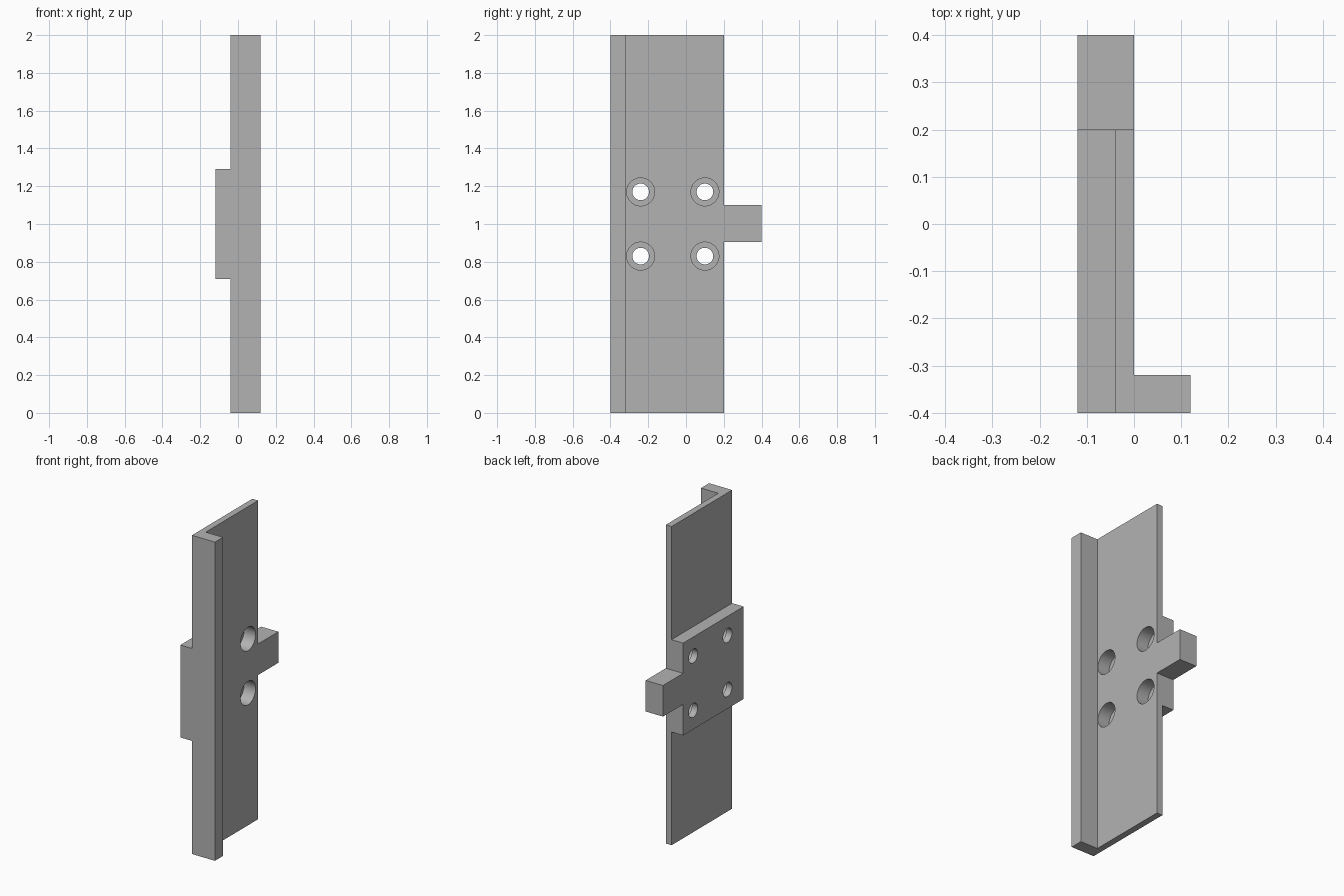
import bpy, bmesh, math
from mathutils import Matrix, Vector

cube = bpy.data.objects.get("Cube")
if cube:
    bpy.data.objects.remove(cube, do_unlink=True)

GREY = (0.45, 0.45, 0.45, 1)
metal = bpy.data.materials.new("plain grey")
metal.use_nodes = True
metal.diffuse_color = GREY
metal.node_tree.nodes["Principled BSDF"].inputs["Base Color"].default_value = GREY


def make_object(name, bm):
    mesh = bpy.data.meshes.new(name)
    bmesh.ops.recalc_face_normals(bm, faces=bm.faces)
    bm.to_mesh(mesh)
    bm.free()
    mesh.materials.append(metal)
    obj = bpy.data.objects.new(name, mesh)
    bpy.context.collection.objects.link(obj)
    return obj


def prism(name, outline, z0, z1):
    """Extrude an xy outline from z0 up to z1."""
    bm = bmesh.new()
    face = bm.faces.new([bm.verts.new((x, y, z0)) for x, y in outline])
    up = bmesh.ops.extrude_face_region(bm, geom=[face])["geom"]
    verts = [v for v in up if isinstance(v, bmesh.types.BMVert)]
    bmesh.ops.translate(bm, verts=verts, vec=(0, 0, z1 - z0))
    return make_object(name, bm)


def box(name, x0, x1, y0, y1, z0, z1):
    return prism(name, [(x0, y0), (x1, y0), (x1, y1), (x0, y1)], z0, z1)


def drill(name, radius, x0, x1, y, z):
    """Cylinder along x, used as a cutter."""
    bm = bmesh.new()
    place = Matrix.Translation(((x0 + x1) / 2, y, z)) @ Matrix.Rotation(math.pi / 2, 4, "Y")
    bmesh.ops.create_cone(bm, cap_ends=True, segments=48, radius1=radius,
                          radius2=radius, depth=x1 - x0, matrix=place)
    return make_object(name, bm)


def combine(target, tool, operation):
    mod = target.modifiers.new(operation.lower(), "BOOLEAN")
    mod.operation = operation
    mod.solver = "EXACT"
    mod.object = tool
    bpy.context.view_layer.objects.active = target
    bpy.ops.object.modifier_apply(modifier=mod.name)
    bpy.data.objects.remove(tool, do_unlink=True)


# Long L-section plate with its front flange
back, front, end = -0.04, -0.4, 0.2
bracket = prism("angle_bracket", [(back, front), (0.12, front), (0.12, -0.32),
                                  (0, -0.32), (0, end), (back, end)], 0, 2)

# Thick mounting pad and side tab
combine(bracket, box("mounting_pad", -0.12, back, front, end, 0.71, 1.29), "UNION")
combine(bracket, box("side_tab", -0.12, 0, end, 0.4, 0.905, 1.1), "UNION")

# Four counterbored screw holes
for y in (-0.24, 0.1):
    for z in (0.83, 1.17):
        combine(bracket, drill("screw_hole", 0.044, -0.2, 0.1, y, z), "DIFFERENCE")
        combine(bracket, drill("counterbore", 0.074, -0.08, 0.1, y, z), "DIFFERENCE")

# Smooth hole walls, sharp corners
bpy.ops.object.select_all(action="DESELECT")
bracket.select_set(True)
bpy.context.view_layer.objects.active = bracket
bpy.ops.object.shade_smooth_by_angle(angle=math.radians(30))
